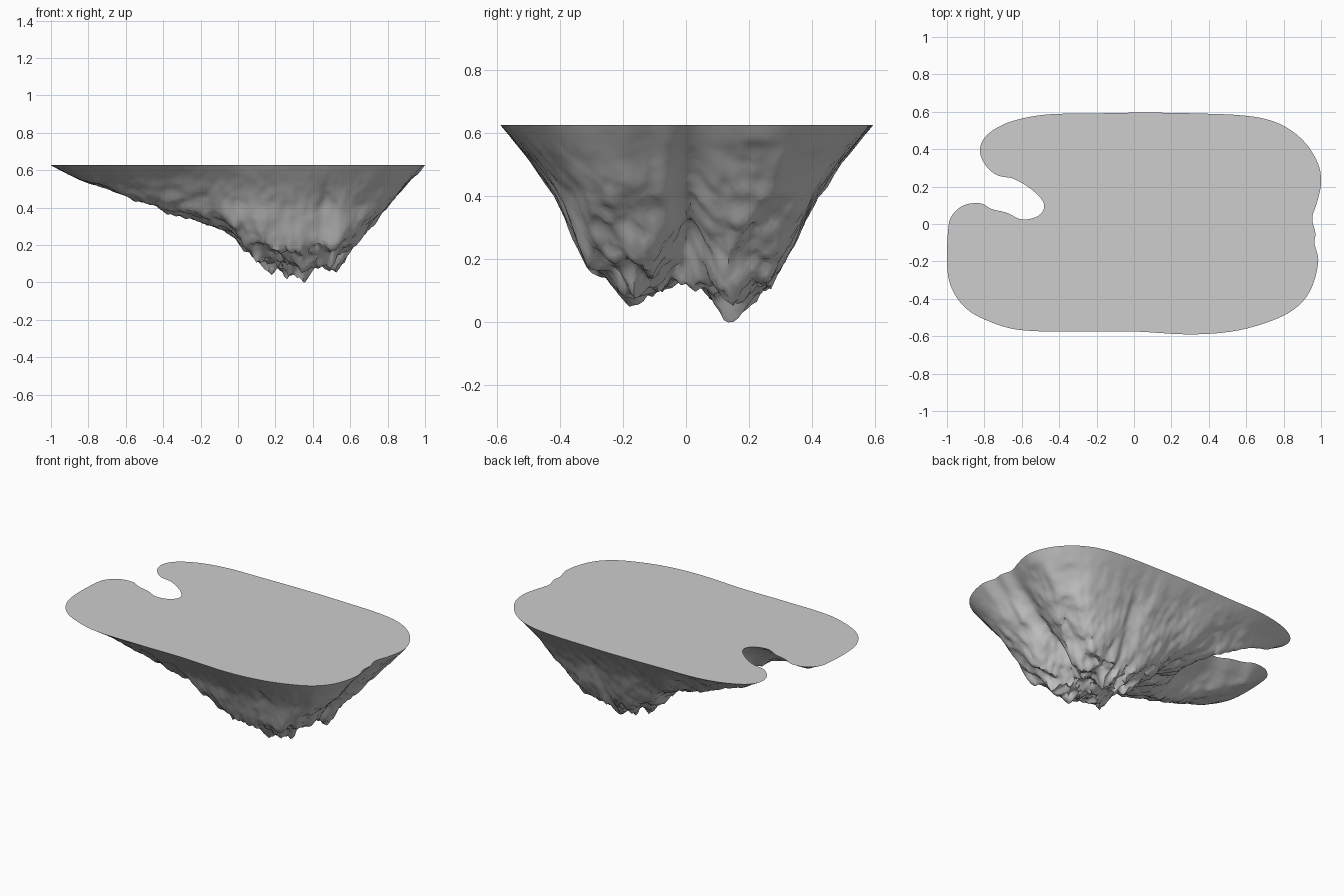
import bpy, bmesh, math
from mathutils import Vector, noise, kdtree, geometry

if "Cube" in bpy.data.objects:
    bpy.data.objects.remove(bpy.data.objects["Cube"])

TOP = 0.627

# Outline of the flat top, counter-clockwise
OUT = [(-.99, 0), (-1, -.2), (-.98, -.33), (-.91, -.44), (-.8, -.51), (-.62, -.565), (-.3, -.575),
       (0, -.575), (.3, -.59), (.52, -.575), (.7, -.53), (.85, -.46), (.94, -.36), (.985, -.2),
       (.965, -.1), (.97, -.05), (.953, .03), (.98, .12), (1, .22), (.985, .32), (.91, .44), (.79, .53),
       (.63, .575), (.3, .592), (0, .595), (-.25, .59), (-.47, .585), (-.65, .55), (-.77, .49),
       (-.82, .42), (-.81, .34), (-.74, .265), (-.64, .24), (-.53, .17), (-.48, .1), (-.51, .045),
       (-.6, .025), (-.68, .06), (-.76, .08), (-.82, .11), (-.91, .1), (-.97, .05)]
# Depth of the rock below the top, along x and along y
ALONG_X = [(-1.05, 0), (-.85, .08), (-.75, .105), (-.6, .17), (-.4, .26), (-.2, .305), (-.05, .35), (0, .39),
           (.1, .48), (.18, .55), (.3, .57), (.36, .627), (.43, .55), (.52, .53), (.6, .43), (.66, .37),
           (.75, .26), (.85, .16), (.95, .06), (1.05, 0)]
ALONG_Y = [(-.65, 0), (-.5, .13), (-.4, .28), (-.35, .39), (-.31, .46), (-.25, .48), (-.17, .545), (-.1, .51),
           (-.05, .48), (0, .465), (.05, .49), (.1, .56), (.15, .627), (.2, .57), (.25, .52), (.3, .45),
           (.35, .37), (.4, .28), (.5, .13), (.65, 0)]
# Depth allowed at a distance from the rim, and how thin the left end is
FROM_RIM = [(0, 0), (.1, .12), (.17, .22), (.25, .4), (.3, .5), (.6, .9)]
THINNING = [(-1.1, .34), (-.8, .38), (-.6, .43), (-.4, .55), (-.15, .8), (.1, 1), (1.1, 1)]


def smooth_loop(pts, spacing=.013):
    """Closed Hermite curve through the points, evenly divided."""
    res, n = [], len(pts)
    for i in range(n):
        a, b, c, d = (Vector(pts[(i + k) % n]) for k in (-1, 0, 1, 2))
        size = (c - b).length
        steps = max(2, round(size / spacing))
        m0, m1 = (c - a).normalized() * size, (d - b).normalized() * size
        for s in range(steps):
            t = s / steps
            res.append((2 * t ** 3 - 3 * t * t + 1) * b + (t ** 3 - 2 * t * t + t) * m0
                       + (3 * t * t - 2 * t ** 3) * c + (t ** 3 - t * t) * m1)
    return res


def lookup(table, v):
    for (a, fa), (b, fb) in zip(table, table[1:]):
        if a <= v <= b:
            return fa + (fb - fa) * (v - a) / (b - a)
    return 0


def inside(x, y, loop):
    hit = False
    for a, b in zip(loop, loop[1:] + loop[:1]):
        if (a.y > y) != (b.y > y) and x < a.x + (b.x - a.x) * (y - a.y) / (b.y - a.y):
            hit = not hit
    return hit


def depth(x, y, edge):
    """Rounded pyramid of the two profiles, thinned at rim and notch, with ridges."""
    dx, dy = x - .33, y
    r = math.hypot(dx, dy) + 1e-6
    fade = min(1, r / .45)
    wx = x + .03 * noise.noise(Vector((x * 5, y * 5, 3))) * fade
    wy = y + .02 * noise.noise(Vector((x * 5, y * 5, 9))) * fade
    u, v = 1 - lookup(ALONG_X, wx) / TOP, 1 - lookup(ALONG_Y, wy) / TOP
    k = 1.8 + 5 * max(u, v) ** 2
    body = TOP * (1 - (u ** k + v ** k) ** (1 / k))
    thin = lookup(THINNING, x)
    rim_limit = lookup(FROM_RIM, edge) * thin + edge * .15 * (1 - thin)
    # slope rising from the notch towards the lowest point
    near = min(-.52, max(-.9, x))
    dn = max(0, math.hypot(x - near, y - .1 + (near + .52) * .2) - .03)
    notch_limit = TOP * dn / (dn + .75 * max(0, math.hypot(x - .33, y * .8) - .15) + 1e-6)
    h = sum(max(p, 1e-4) ** -10 for p in (body, rim_limit, notch_limit)) ** -.1
    ridge = noise.fractal(Vector((dx / r * 4, dy / r * 4, r * 2)), .8, 2, 3) * fade
    lumps = noise.fractal(Vector((x * 8, y * 8, h * 6)), .7, 2, 5)
    h *= 1 + .1 * ridge + .075 * lumps
    # gully on the right-hand side
    cut = min(1, max(0, (x - .4) / .2))
    h *= 1 - .25 * cut * cut * (3 - 2 * cut) * math.exp(-((y - .01) / .06) ** 2)
    return max(h, .002)


# Grid points inside the outline, joined to the rim
loop = smooth_loop(OUT)
n = len(loop)
tree = kdtree.KDTree(n)
for i, p in enumerate(loop):
    tree.insert((p.x, p.y, 0), i)
tree.balance()
pts, STEP = list(loop), .015
for j in range(-41, 42):
    for i in range(-68, 69):
        x, y = (i + .5 * (j % 2)) * STEP, j * STEP
        if inside(x, y, loop) and tree.find((x, y, 0))[2] > .012:
            pts.append(Vector((x, y)))
cv, _, cf, ov, _, _ = geometry.delaunay_2d_cdt(
    pts, [(i, (i + 1) % n) for i in range(n)], [], 1, 1e-6)

bm = bmesh.new()
verts, rim, depths = [], {}, []
for co, src in zip(cv, ov):
    on_rim = [s for s in src if s < n]
    d = 0 if on_rim else depth(co.x, co.y, tree.find((co.x, co.y, 0))[2])
    verts.append(bm.verts.new((co.x, co.y, 0)))
    depths.append(d)
    for s in on_rim:
        rim[s] = verts[-1]
# Stretch only the deepest part so the tip touches z = 0
deep = max(depths)
for v, d in zip(verts, depths):
    v.co.z = TOP - d - (TOP - deep) * (d / deep) ** 4
# Rocky underside
for f in cf:
    a, b, c = (cv[k] for k in f)
    if inside(*((a + b + c) / 3), loop):
        bm.faces.new([verts[k] for k in f])
# Flat top
bm.faces.new([rim[i] for i in range(n) if i in rim])
bmesh.ops.recalc_face_normals(bm, faces=bm.faces[:])
mesh = bpy.data.meshes.new("floating_rock")
bm.to_mesh(mesh)
bm.free()

rock = bpy.data.objects.new("floating_rock", mesh)
bpy.context.collection.objects.link(rock)
grey = bpy.data.materials.new("rock_grey")
grey.diffuse_color = (.61, .61, .61, 1)
grey.use_nodes = True
grey.node_tree.nodes["Principled BSDF"].inputs["Base Color"].default_value = grey.diffuse_color
mesh.materials.append(grey)
bpy.context.view_layer.objects.active = rock
rock.select_set(True)
bpy.ops.object.shade_smooth_by_angle(angle=math.radians(45))
